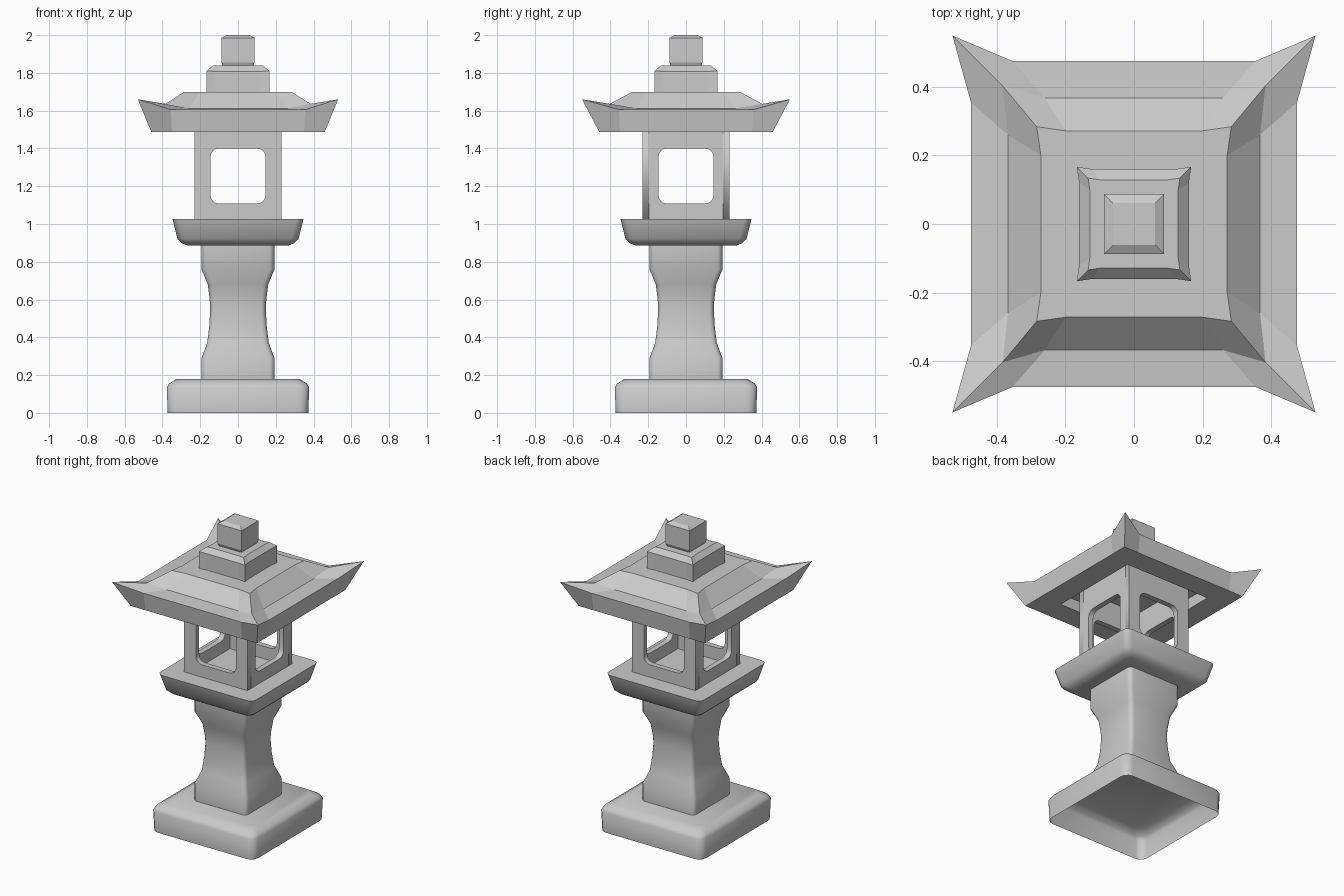
import bpy, bmesh
from math import sin, cos, pi, radians
from mathutils import Matrix

if "Cube" in bpy.data.objects:
    bpy.data.objects.remove(bpy.data.objects["Cube"])


def rounded(hx, hy, r, seg=3):
    """Outline of a rounded rectangle, counter-clockwise."""
    pts = []
    for i, (sx, sy) in enumerate([(1, 1), (-1, 1), (-1, -1), (1, -1)]):
        for k in range(seg + 1):
            a = pi / 2 * (i + k / seg)
            pts.append((sx * (hx - r) + r * cos(a), sy * (hy - r) + r * sin(a)))
    return pts


def flared(m, b, cx, cy, z, zc):
    """Square ring: straight sides at m up to b, then corners flaring to cx, cy, zc."""
    return [(m, b, z), (cx, cy, zc), (b, m, z), (-b, m, z), (-cx, cy, zc), (-m, b, z),
            (-m, -b, z), (-cx, -cy, zc), (-b, -m, z), (b, -m, z), (cx, -cy, zc), (m, -b, z)]


def loft(name, rings, cap_bottom=True, cap_top=True, smooth=None):
    bm = bmesh.new()
    vs = [[bm.verts.new(p) for p in ring] for ring in rings]
    n = len(vs[0])
    for lo, hi in zip(vs, vs[1:]):
        for i in range(n):
            j = (i + 1) % n
            bm.faces.new((lo[i], lo[j], hi[j], hi[i]))
    if cap_bottom:
        bm.faces.new(vs[0][::-1])
    if cap_top:
        bm.faces.new(vs[-1])
    me = bpy.data.meshes.new(name)
    bm.to_mesh(me)
    bm.free()
    if smooth:
        me.shade_smooth()
        me.set_sharp_from_angle(angle=radians(smooth))
    ob = bpy.data.objects.new(name, me)
    bpy.context.collection.objects.link(ob)
    return ob


def rounded_loft(name, profile, r, **kw):
    return loft(name, [[(x, y, z) for x, y in rounded(h, h, r)] for h, z in profile], **kw)


def square(h, z):
    return [(h, h, z), (-h, h, z), (-h, -h, z), (h, -h, z)]


# Foot (open underneath), waisted post and platform
rounded_loft("base", [(0.372, 0), (0.377, 0.135), (0.365, 0.155), (0.325, 0.18)],
             0.05, cap_bottom=False, smooth=60)
rounded_loft("post", [(0.193, 0.18), (0.193, 0.29), (0.163, 0.37), (0.152, 0.46), (0.147, 0.55),
                      (0.15, 0.6), (0.16, 0.68), (0.193, 0.76), (0.193, 0.885)],
             0.028, cap_bottom=False, cap_top=False, smooth=60)
rounded_loft("platform", [(0.265, 0.885), (0.295, 0.897), (0.32, 0.92), (0.347, 1.027)],
             0.04, smooth=50)


# Light chamber: four panels, each with a rounded window
def panel(name, half_w, turn):
    z0, z1, t = 1.027, 1.56, 0.035
    cu = bpy.data.curves.new(name, "CURVE")
    cu.dimensions, cu.fill_mode, cu.extrude = "2D", "BOTH", t / 2
    outer = [(half_w, z1), (-half_w, z1), (-half_w, z0), (half_w, z0)]
    window = [(x, y + 1.254) for x, y in rounded(0.146, 0.146, 0.045, 4)]
    for pts in (outer, window):
        sp = cu.splines.new("POLY")
        sp.points.add(len(pts) - 1)
        for p, (x, y) in zip(sp.points, pts):
            p.co = (x, y, 0, 1)
        sp.use_cyclic_u = True
    tmp = bpy.data.objects.new(name + "_curve", cu)
    me = bpy.data.meshes.new_from_object(tmp)
    bpy.data.objects.remove(tmp)
    me.transform(Matrix.Rotation(turn, 4, "Z") @ Matrix.Translation((0, -0.23 + t / 2, 0))
                 @ Matrix.Rotation(pi / 2, 4, "X"))
    bpy.context.collection.objects.link(bpy.data.objects.new(name, me))


for i, side in enumerate(["front", "right", "back", "left"]):
    panel("chamber_" + side, 0.23 if i % 2 == 0 else 0.195, i * pi / 2)

# Roof with recessed underside and upturned corners
loft("roof", [
    flared(0.31, 0.2, 0.31, 0.31, 1.56, 1.56),
    flared(0.31, 0.2, 0.31, 0.31, 1.487, 1.487),
    flared(0.459, 0.35, 0.459, 0.459, 1.487, 1.487),
    flared(0.476, 0.355, 0.53, 0.55, 1.605, 1.66),
    flared(0.368, 0.26, 0.384, 0.404, 1.612, 1.636),
    flared(0.272, 0.2, 0.284, 0.284, 1.70, 1.70)])

# Roof crown and finial
loft("crown", [
    flared(0.16, 0.12, 0.167, 0.167, 1.70, 1.70),
    flared(0.16, 0.12, 0.167, 0.167, 1.808, 1.81),
    flared(0.129, 0.1, 0.134, 0.134, 1.838, 1.838)])
loft("finial", [square(0.08, 1.838), square(0.088, 1.856), square(0.088, 1.985), square(0.062, 2.0)])
